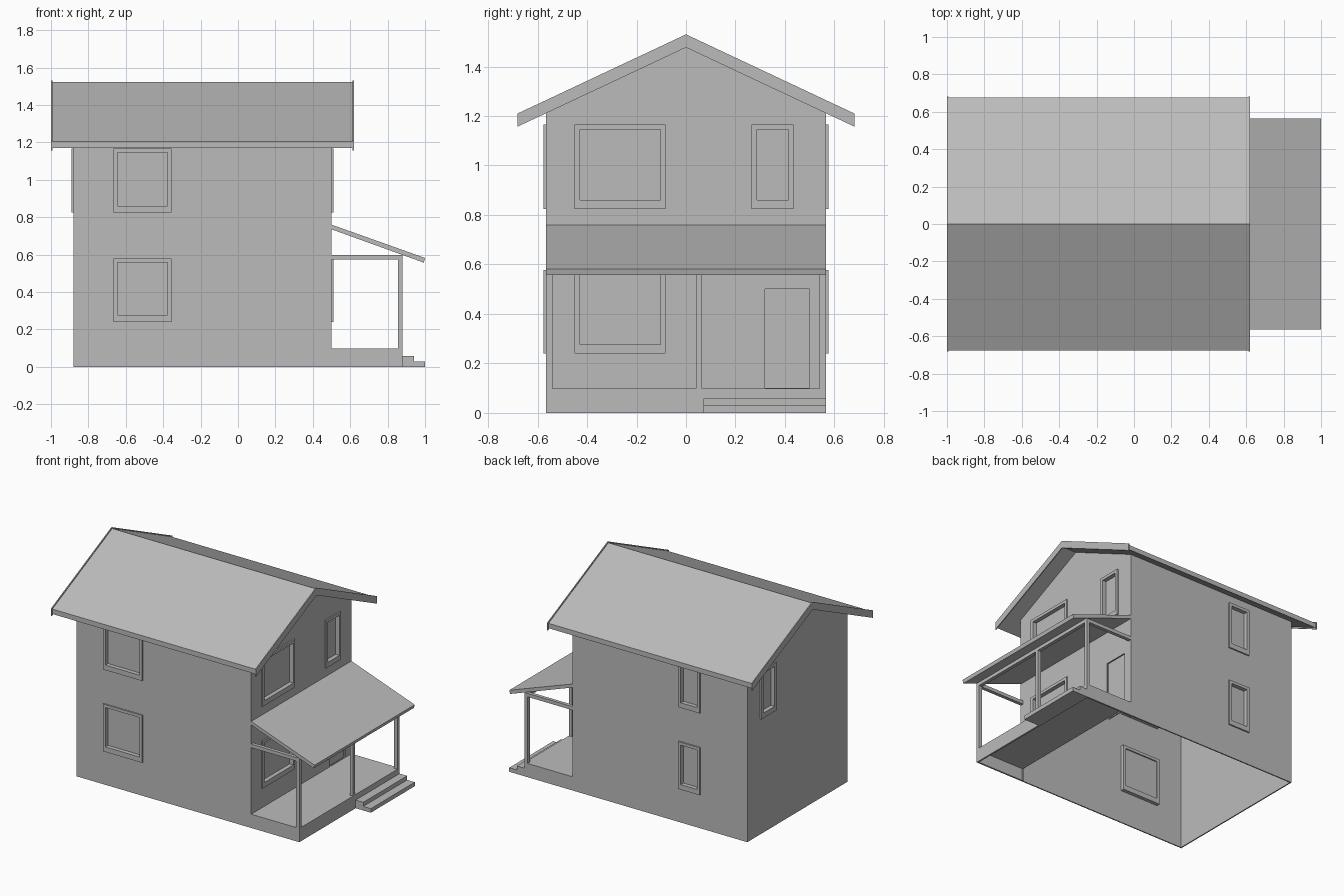
import bpy, bmesh
from math import radians
from mathutils import Matrix, Vector

cube = bpy.data.objects.get("Cube")
if cube:
    bpy.data.objects.remove(cube, do_unlink=True)

grey = bpy.data.materials.new("plain grey")
grey.use_nodes = True
grey.diffuse_color = (0.5, 0.5, 0.5, 1)
grey.node_tree.nodes["Principled BSDF"].inputs["Base Color"].default_value = (0.5, 0.5, 0.5, 1)


def finish(name, bm):
    bmesh.ops.recalc_face_normals(bm, faces=bm.faces)
    mesh = bpy.data.meshes.new(name)
    bm.to_mesh(mesh)
    bm.free()
    mesh.materials.append(grey)
    obj = bpy.data.objects.new(name, mesh)
    bpy.context.collection.objects.link(obj)
    return obj


def add_box(bm, lo, hi, matrix=Matrix()):
    lo, hi = Vector(lo), Vector(hi)
    size = Matrix.Diagonal((*(hi - lo), 1))
    bmesh.ops.create_cube(bm, size=1, matrix=matrix @ Matrix.Translation((lo + hi) / 2) @ size)


def boxes(name, *pairs, matrix=Matrix()):
    bm = bmesh.new()
    for lo, hi in pairs:
        add_box(bm, lo, hi, matrix)
    return finish(name, bm)


def prism(name, points, along, start, end):
    """Extrude a profile along x (points are y, z) or along y (points are x, z)."""
    bm = bmesh.new()
    place = (lambda p, t: (t, *p)) if along == "x" else (lambda p, t: (p[0], t, p[1]))
    face = bm.faces.new([bm.verts.new(place(p, start)) for p in points])
    new = bmesh.ops.extrude_face_region(bm, geom=[face])["geom"]
    shift = Vector((end - start, 0, 0) if along == "x" else (0, end - start, 0))
    bmesh.ops.translate(bm, verts=[v for v in new if isinstance(v, bmesh.types.BMVert)], vec=shift)
    return finish(name, bm)


def chevron(apex, half, thick, slope=0.47):
    eave = apex - half * slope
    return [(-half, eave), (0, apex), (half, eave),
            (half, eave - thick), (0, apex - thick), (-half, eave - thick)]


LEFT, RIGHT, HALF = -0.88, 0.5, 0.565

# Wall shell, open at the bottom
shoulder = 1.487 - HALF * 0.47
walls = prism("house_walls", [(-HALF, 0), (-HALF, shoulder), (0, 1.487), (HALF, shoulder), (HALF, 0)],
              "x", LEFT, RIGHT)
bm = bmesh.new()
bm.from_mesh(walls.data)
floor = [f for f in bm.faces if f.normal.z < -0.9]
bmesh.ops.delete(bm, geom=floor, context="FACES")
bm.to_mesh(walls.data)
bm.free()
shell = walls.modifiers.new("thickness", "SOLIDIFY")
shell.thickness = 0.012
shell.offset = -1

# Windows: each wall is a turn about z and a distance from the centre
WALLS = {"front": (0, HALF), "porch": (90, RIGHT), "back": (180, HALF), "side": (270, -LEFT)}
cutters = bmesh.new()


def wall_matrix(wall):
    turn, distance = WALLS[wall]
    return Matrix.Rotation(radians(turn), 4, "Z") @ Matrix.Translation((0, -distance, 0))


def window(wall, level, u0, u1):
    z0, z1 = (0.24, 0.578) if level == "lower" else (0.824, 1.166)
    m = wall_matrix(wall)
    bar, sill, out, back = 0.021, 0.036, -0.01, 0.035
    size = "wide" if u1 - u0 > 0.2 else "narrow"
    name = f"{wall}_{level}_{size}_window"
    boxes(name + "_frame",
          ((u0, out, z0), (u1, back, z0 + sill)),
          ((u0, out, z1 - bar), (u1, back, z1)),
          ((u0, out, z0 + sill), (u0 + bar, back, z1 - bar)),
          ((u1 - bar, out, z0 + sill), (u1, back, z1 - bar)), matrix=m)
    boxes(name + "_pane", ((u0 + 0.01, 0.02, z0 + 0.01), (u1 - 0.01, 0.026, z1 - 0.01)), matrix=m)
    add_box(cutters, (u0 + 0.006, -0.05, z0 + 0.006), (u1 - 0.006, 0.05, z1 - 0.006), m)


for level in ("lower", "upper"):
    window("front", level, -0.665, -0.355)
    window("porch", level, -0.45, -0.083)
    window("back", level, 0.34, 0.51)
window("porch", "upper", 0.265, 0.435)
window("side", "upper", -0.42, -0.25)

# Recessed door on the porch side
porch = wall_matrix("porch")
add_box(cutters, (0.32, -0.05, 0.1), (0.5, 0.05, 0.5), porch)
boxes("porch_door", ((0.31, 0.02, 0.09), (0.51, 0.028, 0.51)), matrix=porch)

# Open space under the deck
add_box(cutters, (-0.545, -0.05, -0.05), (0.545, 0.05, 0.088), porch)
cutter = finish("wall_cutters", cutters)
cutter.hide_render = True
cutter.display_type = "WIRE"
cut = walls.modifiers.new("openings", "BOOLEAN")
cut.operation = "DIFFERENCE"
cut.solver = "EXACT"
cut.object = cutter

# Gable roof with a thin board at each end
prism("main_roof", chevron(1.522, 0.675, 0.035), "x", -0.995, 0.615)
for name, x in (("left_gable_board", -1.0), ("right_gable_board", 0.613)):
    prism(name, chevron(1.53, 0.682, 0.053), "x", x, x + 0.007)

# Porch roof
prism("porch_roof", [(RIGHT, 0.76), (1.0, 0.582), (0.993, 0.557), (RIGHT, 0.735)], "y", -HALF, HALF)

# Hollow porch deck with skirts
EDGE = 0.88
boxes("porch_deck",
      ((RIGHT, -HALF, 0.088), (EDGE, HALF, 0.098)),
      ((RIGHT, -HALF, 0), (EDGE, -HALF + 0.012, 0.088)),
      ((RIGHT, HALF - 0.012, 0), (EDGE, HALF, 0.088)),
      ((EDGE - 0.012, -HALF + 0.012, 0), (EDGE, HALF - 0.012, 0.088)))

# Posts and beams
POST = 0.025
for name, y in (("front", -HALF), ("middle", 0.04), ("back", HALF - POST)):
    boxes(f"{name}_porch_post", ((EDGE - POST, y, 0.098), (EDGE, y + POST, 0.575)))
for name, y in (("front", -HALF), ("back", HALF - POST)):
    boxes(f"{name}_porch_beam", ((RIGHT, y, 0.573), (EDGE - POST, y + POST, 0.598)))
boxes("long_porch_beam", ((EDGE - POST, -HALF, 0.573), (EDGE, HALF, 0.598)))

# Steps
boxes("upper_step", ((EDGE, 0.07, 0), (0.94, HALF, 0.058)))
boxes("lower_step", ((0.94, 0.07, 0), (1.0, HALF, 0.029)))
